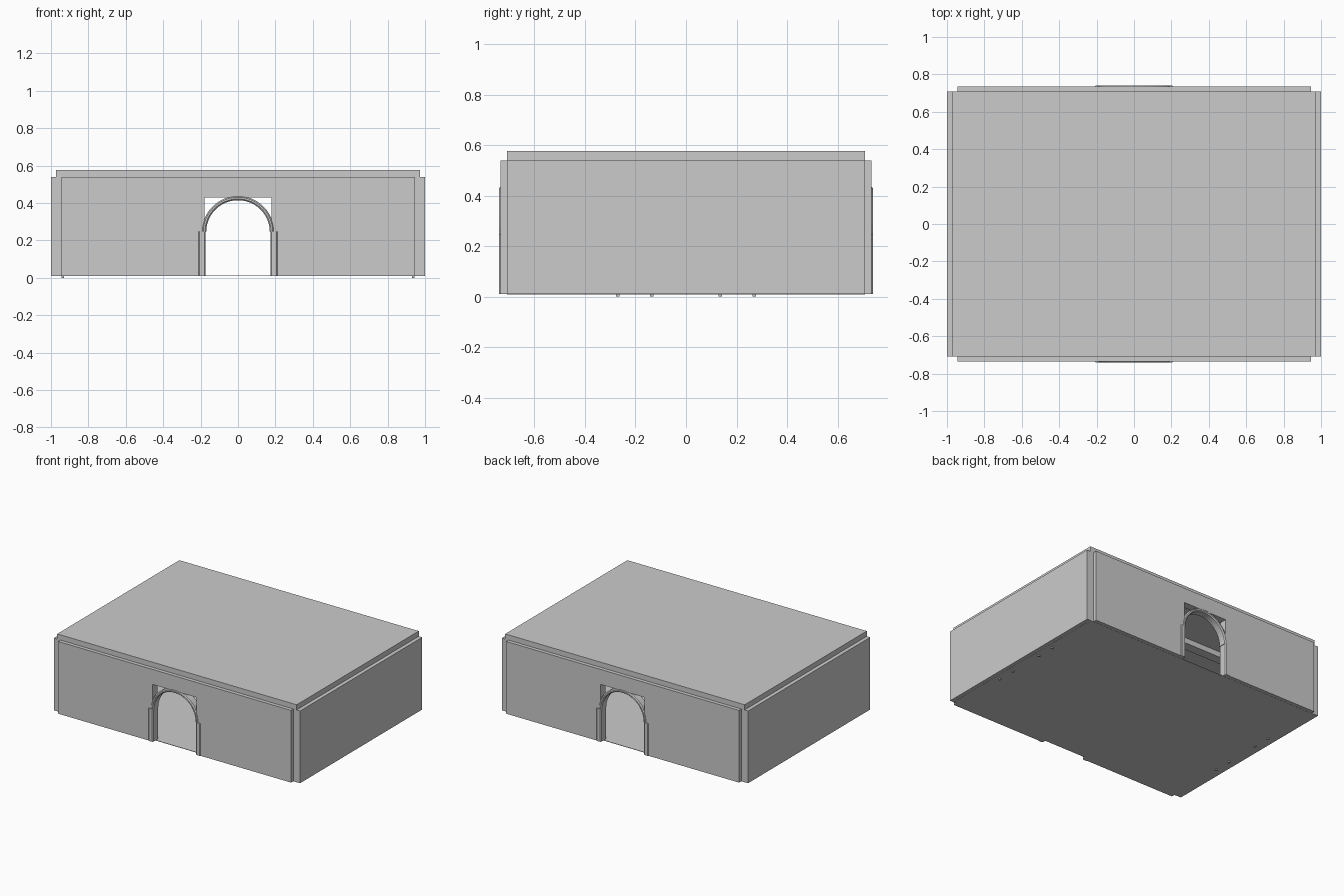
import bpy, bmesh, math

if "Cube" in bpy.data.objects:
    bpy.data.objects.remove(bpy.data.objects["Cube"])


def box(name, x0, x1, y0, y1, z0, z1, bevel=0.0):
    bm = bmesh.new()
    bmesh.ops.create_cube(bm, size=1)
    for v in bm.verts:
        v.co = ((x0 + x1) / 2 + v.co.x * (x1 - x0),
                (y0 + y1) / 2 + v.co.y * (y1 - y0),
                (z0 + z1) / 2 + v.co.z * (z1 - z0))
    if bevel:
        upright = [e for e in bm.edges if abs(e.verts[0].co.z - e.verts[1].co.z) > 1e-4]
        bmesh.ops.bevel(bm, geom=upright, offset=bevel, segments=1, affect='EDGES')
    return finish(name, bm)


def finish(name, bm):
    bmesh.ops.recalc_face_normals(bm, faces=bm.faces)
    me = bpy.data.meshes.new(name)
    bm.to_mesh(me)
    bm.free()
    ob = bpy.data.objects.new(name, me)
    bpy.context.collection.objects.link(ob)
    return ob


def end_wall(name, y0, y1):
    # Panel outline with a rectangular doorway cut from its base
    half, top, dw, dh, z0 = 0.945, 0.54, 0.178, 0.43, 0.01
    outline = [(-half, z0), (-dw, z0), (-dw, dh), (dw, dh),
               (dw, z0), (half, z0), (half, top), (-half, top)]
    bm = bmesh.new()
    face = bm.faces.new([bm.verts.new((x, y0, z)) for x, z in outline])
    ext = bmesh.ops.extrude_face_region(bm, geom=[face])
    for v in ext['geom']:
        if isinstance(v, bmesh.types.BMVert):
            v.co.y = y1
    return finish(name, bm)


def arch_trim(name, yc, depth):
    # Chamfered section (radius, y) swept over a half circle
    d, c, r0, r1, n = depth / 2, 0.007, 0.17, 0.193, 24
    section = [(r0, -d + c), (r0 + c, -d), (r1 - c, -d), (r1, -d + c),
               (r1, d - c), (r1 - c, d), (r0 + c, d), (r0, d - c)]
    bm = bmesh.new()
    rings = []
    for i in range(n + 1):
        a = math.pi * i / n
        rings.append([bm.verts.new((r * math.cos(a), yc + y, 0.245 + r * math.sin(a)))
                      for r, y in section])
    for a, b in zip(rings, rings[1:]):
        for k in range(8):
            j = (k + 1) % 8
            bm.faces.new((a[k], a[j], b[j], b[k]))
    bm.faces.new(rings[0])
    bm.faces.new(rings[-1])
    return finish(name, bm)


# Floor and roof slabs
box("floor", -0.972, 0.972, -0.708, 0.708, 0.009, 0.012)
box("roof", -0.972, 0.972, -0.708, 0.708, 0.54, 0.578)

# Side walls
for s, side in ((-1, "left"), (1, "right")):
    box(side + "_wall", min(s * 0.945, s), max(s * 0.945, s), -0.708, 0.708, 0.01, 0.54)

# End walls, each with an arched doorway surround
for s, end in ((-1, "front"), (1, "back")):
    end_wall(end + "_wall", s * 0.68, s * 0.735)
    arch_trim(end + "_arch", s * 0.7075, 0.064)
    for t, side in ((-1, "left"), (1, "right")):
        xs = sorted((t * 0.174, t * 0.212))
        box(f"{end}_{side}_jamb", *xs, 0.7075 * s - 0.032, 0.7075 * s + 0.032,
            0.01, 0.248, bevel=0.006)

# Interior ribs: ceiling beams
for y in (-0.2, 0.2):
    box("ceiling_beam", -0.945, 0.945, y - 0.035, y + 0.035, 0.50, 0.54)

# Small feet under the side walls
for x in (-0.936, 0.936):
    for y in (-0.27, -0.135, 0.135, 0.27):
        box("foot", x - 0.007, x + 0.007, y - 0.007, y + 0.007, 0.0, 0.012)
